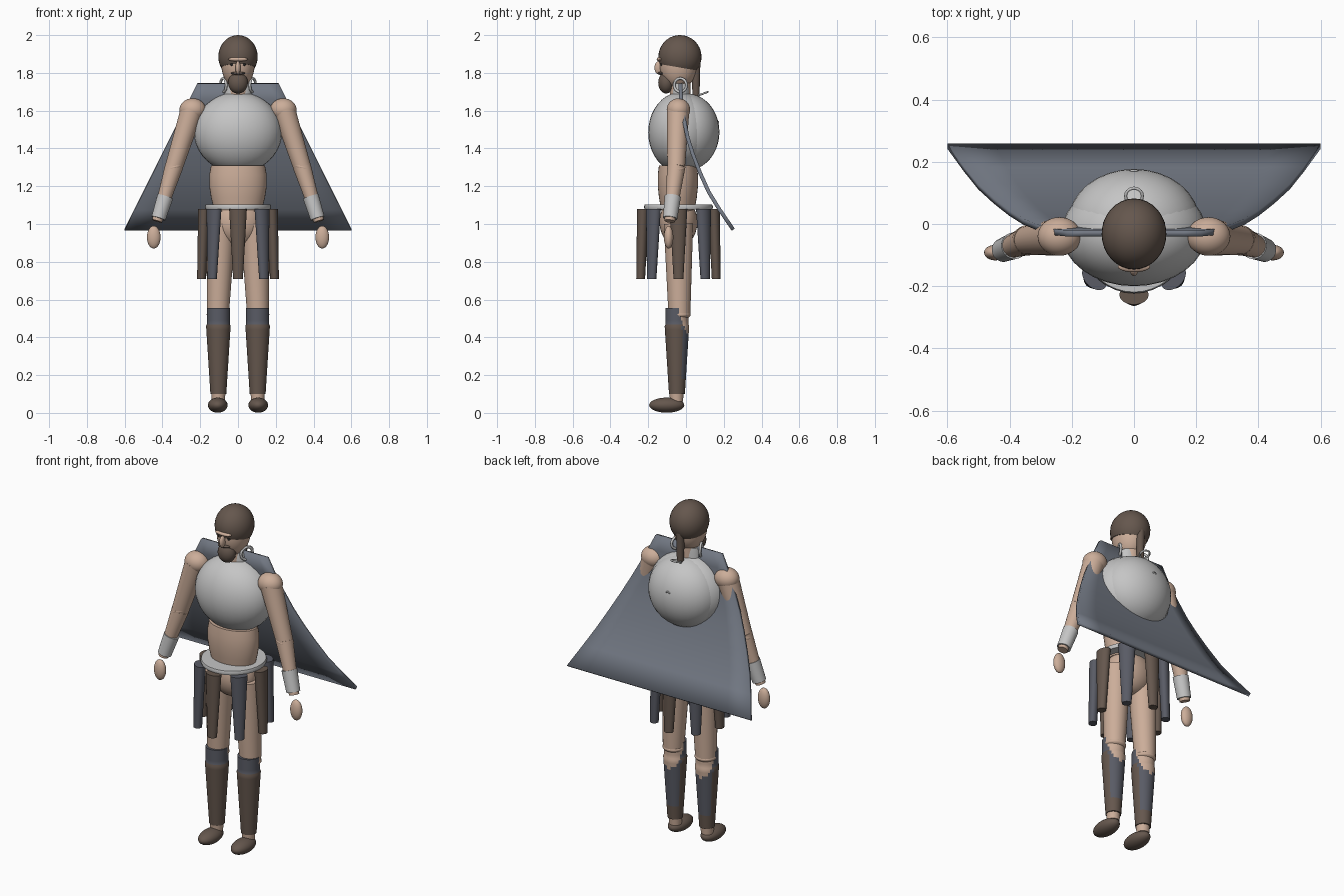
import bpy, bmesh, math
from mathutils import Vector, Matrix

cube = bpy.data.objects.get("Cube")
if cube:
    bpy.data.objects.remove(cube, do_unlink=True)


def material(name, rgb):
    m = bpy.data.materials.new(name)
    m.use_nodes = True
    m.diffuse_color = (*rgb, 1)
    m.node_tree.nodes["Principled BSDF"].inputs["Base Color"].default_value = (*rgb, 1)
    return m


SKIN = material("skin", (0.60, 0.42, 0.32))
LEATHER = material("brown leather", (0.13, 0.095, 0.075))
STEEL = material("light steel", (0.56, 0.56, 0.56))
CAPE = material("cape blue grey", (0.17, 0.19, 0.23))
SLATE = material("dark slate", (0.10, 0.105, 0.13))
DARK = material("eye dark", (0.02, 0.02, 0.02))


def finish(name, bm, mats):
    bmesh.ops.recalc_face_normals(bm, faces=bm.faces[:])
    mesh = bpy.data.meshes.new(name)
    bm.to_mesh(mesh)
    bm.free()
    for m in mats:
        mesh.materials.append(m)
    ob = bpy.data.objects.new(name, mesh)
    bpy.context.collection.objects.link(ob)
    bpy.ops.object.select_all(action='DESELECT')
    ob.select_set(True)
    bpy.context.view_layer.objects.active = ob
    bpy.ops.object.shade_smooth_by_angle(angle=math.radians(40))
    return ob


def ball(name, mat, centre, radii, cut=None, tilt=0):
    """Ellipsoid; cut = (point, normal) removes what lies beyond the plane."""
    bm = bmesh.new()
    bmesh.ops.create_uvsphere(bm, u_segments=32, v_segments=20, radius=1)
    m = (Matrix.Translation(centre) @ Matrix.Rotation(tilt, 4, 'Y')
         @ Matrix.Diagonal((*radii, 1)))
    bm.transform(m)
    if cut:
        geom = bm.verts[:] + bm.edges[:] + bm.faces[:]
        bmesh.ops.bisect_plane(bm, geom=geom, plane_co=cut[0], plane_no=cut[1], clear_outer=True)
        bmesh.ops.holes_fill(bm, edges=[e for e in bm.edges if e.is_boundary])
    return finish(name, bm, [mat])


def limb(name, mat, a, b, r1, r2, squash=1, spin=0):
    """Tapered round part from a to b, optionally flattened across."""
    a, b = Vector(a), Vector(b)
    axis = b - a
    bm = bmesh.new()
    bmesh.ops.create_cone(bm, cap_ends=True, segments=28, radius1=r1, radius2=r2, depth=axis.length)
    turn = axis.to_track_quat('Z', 'Y').to_matrix().to_4x4()
    bm.transform(Matrix.Translation((a + b) / 2) @ Matrix.Rotation(spin, 4, 'Z') @ turn
                 @ Matrix.Diagonal((1, squash, 1, 1)))
    return finish(name, bm, [mat])


def lathe(name, mats, centre, profile, flat=1, rule=None):
    """Turned part from (radius, height) points; flat scales its depth."""
    bm = bmesh.new()
    n = 36
    rings = []
    for r, z in profile:
        rings.append([bm.verts.new((centre[0] + r * math.cos(i * math.tau / n),
                                    centre[1] + r * flat * math.sin(i * math.tau / n), z))
                      for i in range(n)])
    for low, high in zip(rings, rings[1:]):
        for i in range(n):
            j = (i + 1) % n
            bm.faces.new((low[i], low[j], high[j], high[i]))
    bm.faces.new(rings[0])
    bm.faces.new(rings[-1])
    if rule:
        for f in bm.faces:
            f.material_index = rule(f.calc_center_median(), centre)
    return finish(name, bm, mats)


def ring(name, mat, centre, radius, thick, tilt):
    curve = bpy.data.curves.new(name, 'CURVE')
    curve.dimensions = '3D'
    curve.bevel_depth = thick
    sp = curve.splines.new('POLY')
    sp.points.add(19)
    for i, p in enumerate(sp.points):
        t = i * math.tau / 20
        p.co = (radius * math.cos(t), radius * math.sin(t), 0, 1)
    sp.use_cyclic_u = True
    curve.materials.append(mat)
    ob = bpy.data.objects.new(name, curve)
    ob.location = centre
    ob.rotation_euler = tilt
    bpy.context.collection.objects.link(ob)


# Head, hair and face
ball("head", SKIN, (0, -0.04, 1.845), (0.088, 0.10, 0.13))
ball("hair_cap", LEATHER, (0, -0.032, 1.885), (0.104, 0.114, 0.115),
     cut=((0, -0.03, 1.828), (0, -0.17, -1)))
limb("ponytail", LEATHER, (0, 0.052, 1.85), (0, 0.053, 1.66), 0.024, 0.018)
ball("brow", SKIN, (0, -0.137, 1.872), (0.052, 0.018, 0.012))
ball("nose", SKIN, (0, -0.145, 1.827), (0.014, 0.022, 0.035))
ball("moustache", LEATHER, (0, -0.132, 1.798), (0.038, 0.018, 0.009))
ball("beard", LEATHER, (0, -0.105, 1.748), (0.052, 0.042, 0.057))

# Neck and collar
limb("neck", SKIN, (0, -0.03, 1.65), (0, -0.03, 1.80), 0.055, 0.055)
lathe("collar", [STEEL], (0, -0.028), [(0.075, 1.64), (0.07, 1.72), (0.066, 1.745)], 0.68)
ring("back_ring", STEEL, (0, 0.09, 1.69), 0.027, 0.005, (math.radians(20), 0, 0))

# Breastplate and backplate
ball("breastplate", STEEL, (0, -0.028, 1.485), (0.233, 0.172, 0.213))
ball("backplate", STEEL, (0, 0.005, 1.487), (0.212, 0.172, 0.203))
ring("backplate_loop", STEEL, (0, 0.168, 1.53), 0.012, 0.004, (math.radians(70), 0, 0))

# Waist, hips and belt
lathe("waist", [SKIN], (0, -0.043),
      [(0.125, 1.07), (0.143, 1.14), (0.152, 1.2), (0.152, 1.26), (0.143, 1.31)], 0.7)
ball("hips", SKIN, (0, -0.04, 1.01), (0.135, 0.10, 0.13))
lathe("belt", [STEEL], (0, -0.04), [(0.172, 1.078), (0.176, 1.09), (0.172, 1.102)], 1.04)

# Eight hanging skirt straps, alternating colours
for k in range(8):
    t = k * math.tau / 8
    c, s = math.cos(t), math.sin(t)
    top = Vector((0.180 * c, -0.04 + 0.188 * s, 1.08))
    low = Vector((0.193 * c, -0.04 + 0.200 * s, 0.71))
    bm = bmesh.new()
    bmesh.ops.create_cone(bm, cap_ends=True, segments=24, radius1=0.026, radius2=0.047, depth=1)
    for v in bm.verts:
        spot = low.lerp(top, v.co.z + 0.5)
        depth = v.co.y * (0.66 if v.co.z > 0 else 0.9)
        v.co = spot + Vector((-s * v.co.x + c * depth, c * v.co.x + s * depth, 0))
    finish("skirt_strap_%d" % k, bm, [SLATE if k % 2 else LEATHER])


def boot_colour(p, centre):
    """0 leather, 1 slate, 2 skin."""
    back = (p.y - centre[1]) / 0.06
    if p.z > 0.54 - 0.13 * max(back, 0) and back > 0.1:
        return 2
    if p.z > 0.465:
        return 1
    return 1 if back > 0.45 and p.z > 0.18 else 0


# Paired parts
boot = [(0.042, 0.10)] + [(0.042 + 0.023 * i / 18, 0.10 + 0.02 * i) for i in range(1, 19)]
boot += [(0.061, 0.468), (0.061, 0.49), (0.061, 0.51), (0.061, 0.53), (0.061, 0.555)]
for side, x in (("left", 1), ("right", -1)):
    ball(side + "_eye", DARK, (0.03 * x, -0.126, 1.845), (0.012, 0.01, 0.010))
    ring(side + "_collar_loop", STEEL, (0.078 * x, -0.03, 1.735), 0.036, 0.007,
         (math.radians(90), 0, math.radians(65) * x))
    # Arm
    shoulder = (0.245 * x, -0.042, 1.60)
    elbow = (0.34 * x, -0.052, 1.30)
    wrist = (0.428 * x, -0.086, 1.015)
    ball(side + "_shoulder", SKIN, (0.24 * x, -0.04, 1.605), (0.07, 0.062, 0.06))
    limb(side + "_upper_arm", SKIN, shoulder, elbow, 0.060, 0.047)
    ball(side + "_elbow", SKIN, elbow, (0.054, 0.049, 0.022), tilt=0.3 * x)
    limb(side + "_forearm", SKIN, elbow, wrist, 0.048, 0.028)
    limb(side + "_bracer", STEEL, (0.385 * x, -0.070, 1.145), (0.421 * x, -0.084, 1.03),
         0.043, 0.038)
    ball(side + "_hand", SKIN, (0.446 * x, -0.092, 0.93), (0.036, 0.025, 0.06))
    # Leg
    limb(side + "_thigh", SKIN, (0.09 * x, -0.04, 1.0), (0.106 * x, -0.035, 0.52), 0.078, 0.058)
    ball(side + "_knee", SKIN, (0.105 * x, -0.035, 0.52), (0.061, 0.06, 0.026))
    lathe(side + "_boot", [LEATHER, SLATE, SKIN], (0.104 * x, -0.048), boot, rule=boot_colour)
    limb(side + "_ankle", SKIN, (0.104 * x, -0.05, 0.06), (0.104 * x, -0.05, 0.11), 0.034, 0.038)
    ball(side + "_shoe", LEATHER, (0.107 * x, -0.102, 0.041), (0.052, 0.093, 0.04))

# Cape: a swept sheet that widens towards the hem
path = [(-0.03, 1.745), (-0.026, 1.66), (-0.012, 1.56), (0.008, 1.46), (0.036, 1.37),
        (0.075, 1.27), (0.12, 1.17), (0.175, 1.08), (0.25, 0.97)]
bm = bmesh.new()
rows = []
for y, z in path:
    half = 0.215 + (1.745 - z) * 0.497
    rows.append([bm.verts.new((half * (i / 4 - 1), y, z)) for i in range(9)])
for a, b in zip(rows, rows[1:]):
    for i in range(8):
        bm.faces.new((a[i], a[i + 1], b[i + 1], b[i]))
cape = finish("cape", bm, [CAPE])
solid = cape.modifiers.new("thickness", 'SOLIDIFY')
solid.thickness = 0.02
solid.offset = 0
